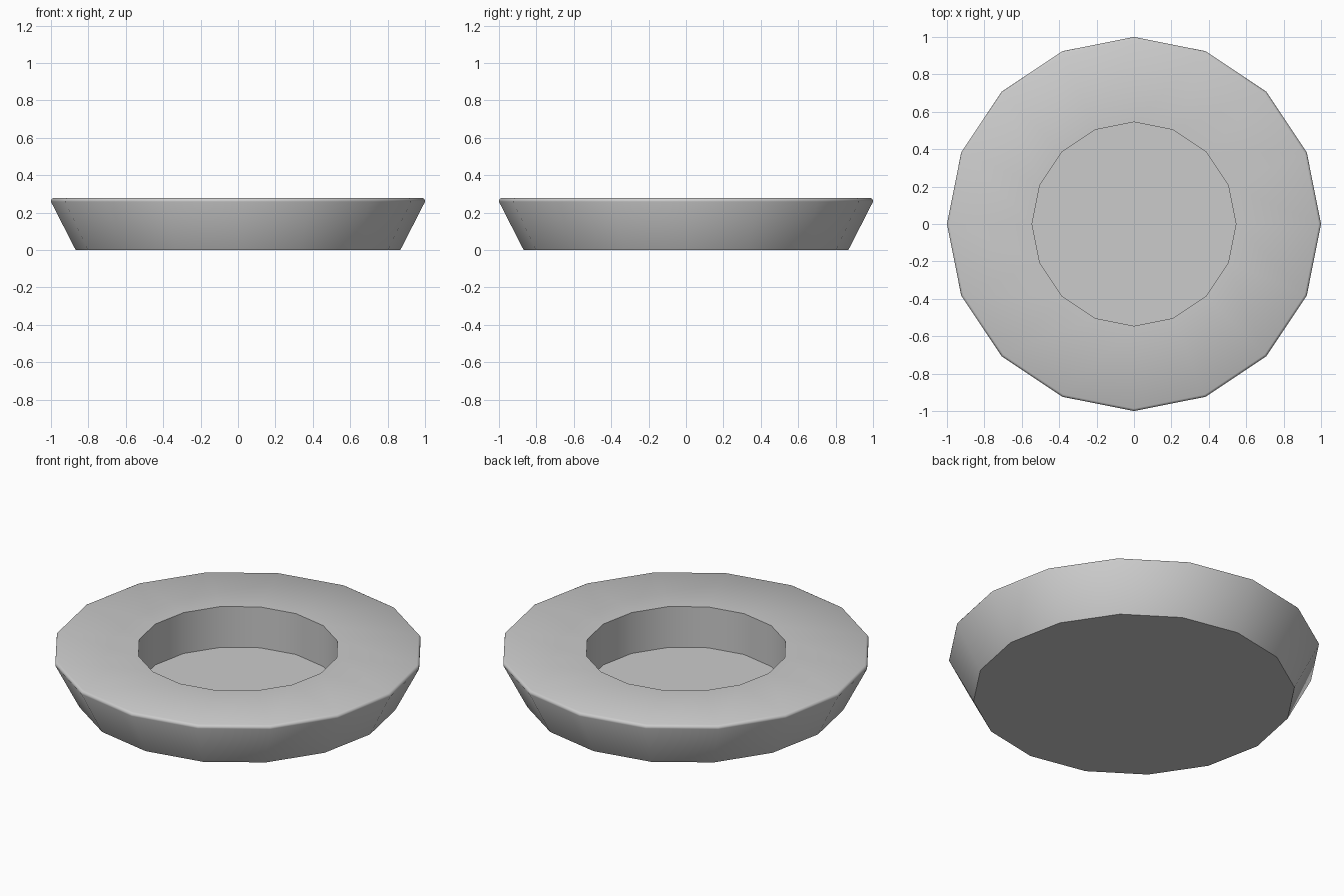
import bpy, bmesh
from math import cos, sin, pi, radians

if "Cube" in bpy.data.objects:
    bpy.data.objects.remove(bpy.data.objects["Cube"])

SIDES = 16

# Half profile (radius, height): base, flared wall, rounded lip, flat rim, recess
profile = [
    (0.868, 0.0), (1.0, 0.258), (0.9995, 0.2663), (0.995, 0.2735),
    (0.987, 0.278), (0.545, 0.278), (0.545, 0.035),
]

bm = bmesh.new()
rings = [[bm.verts.new((r * cos(2 * pi * i / SIDES), r * sin(2 * pi * i / SIDES), z))
          for i in range(SIDES)] for r, z in profile]

# Walls between neighbouring rings
for low, high in zip(rings, rings[1:]):
    for i in range(SIDES):
        j = (i + 1) % SIDES
        bm.faces.new((low[i], low[j], high[j], high[i]))

# Underside and recess floor
bm.faces.new(rings[0][::-1])
bm.faces.new(rings[-1])
bmesh.ops.recalc_face_normals(bm, faces=bm.faces[:])

mesh = bpy.data.meshes.new("recessed_dish")
bm.to_mesh(mesh)
bm.free()
dish = bpy.data.objects.new("recessed_dish", mesh)
bpy.context.collection.objects.link(dish)

# Smooth the walls and lip, keep the rim and base edges sharp
bpy.context.view_layer.objects.active = dish
dish.select_set(True)
bpy.ops.object.shade_smooth_by_angle(angle=radians(32))
